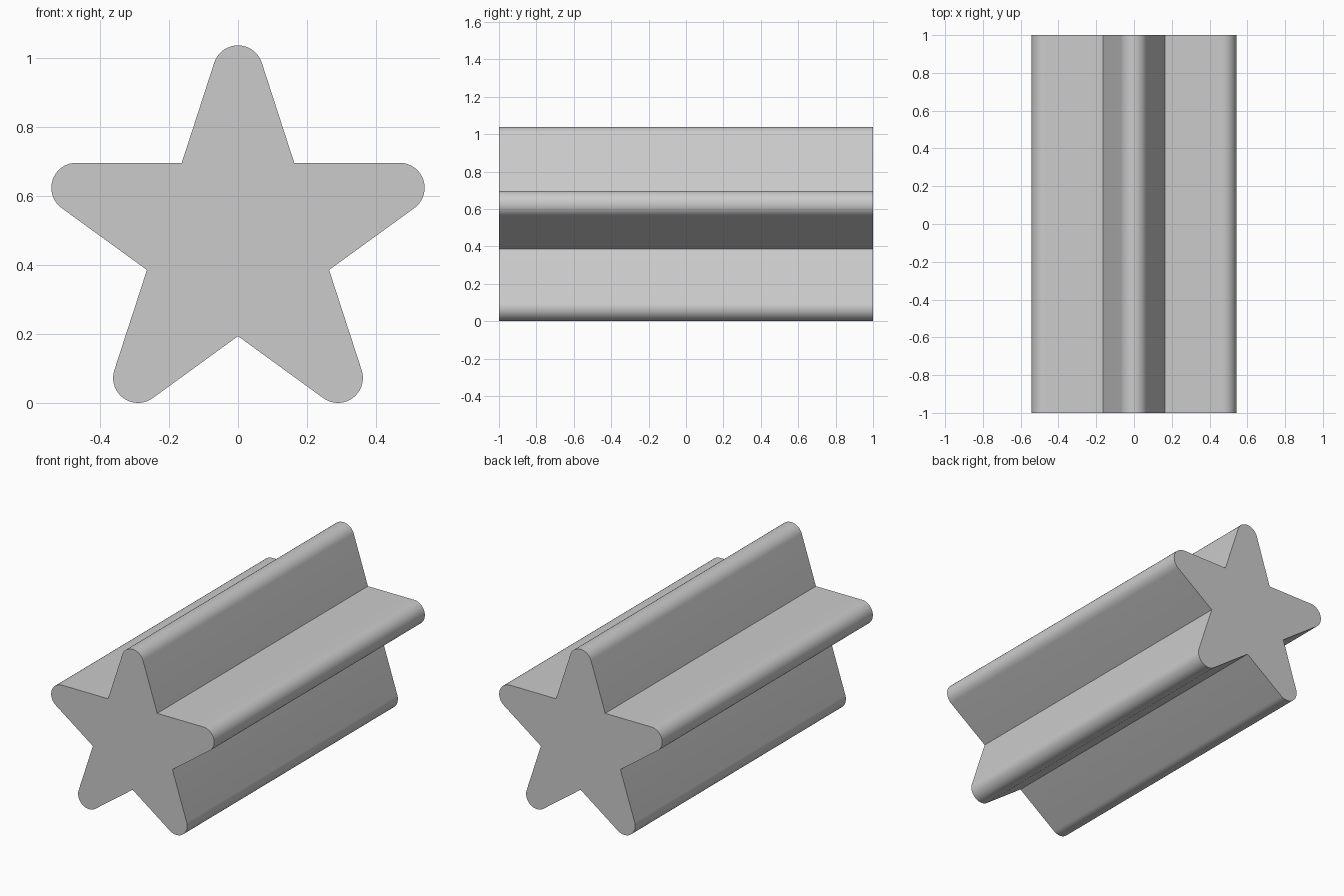
import bpy, bmesh
from math import sin, cos, radians

if "Cube" in bpy.data.objects:
    bpy.data.objects.remove(bpy.data.objects["Cube"])

CZ = 0.472      # star centre height
R = 0.4936      # distance to the tip arc centres
TIP = 0.0725    # tip rounding radius
INNER = 0.278   # distance to the inner corners
SEG = 18        # segments per rounded tip


def polar(radius, deg):
    """Offset measured clockwise from straight up, in the x-z plane."""
    return radius * sin(radians(deg)), radius * cos(radians(deg))


# Star outline: rounded tip then sharp inner corner, five times
outline = []
for k in range(5):
    a = 72 * k
    cx, cz = polar(R, a)
    for i in range(SEG + 1):
        dx, dz = polar(TIP, a - 72 + 144 * i / SEG)
        outline.append((cx + dx, CZ + cz + dz))
    x, z = polar(INNER, a + 36)
    outline.append((x, CZ + z))

# Extrude the outline along y
bm = bmesh.new()
face = bm.faces.new([bm.verts.new((x, -1, z)) for x, z in outline])
ext = bmesh.ops.extrude_face_region(bm, geom=[face], use_keep_orig=True)
verts = [g for g in ext["geom"] if isinstance(g, bmesh.types.BMVert)]
bmesh.ops.translate(bm, verts=verts, vec=(0, 2, 0))
bmesh.ops.recalc_face_normals(bm, faces=bm.faces)

mesh = bpy.data.meshes.new("star_prism")
bm.to_mesh(mesh)
bm.free()
star = bpy.data.objects.new("star_prism", mesh)
bpy.context.collection.objects.link(star)

# Smooth tips, crisp ends and inner corners
bpy.context.view_layer.objects.active = star
star.select_set(True)
bpy.ops.object.shade_smooth_by_angle(angle=radians(30))
